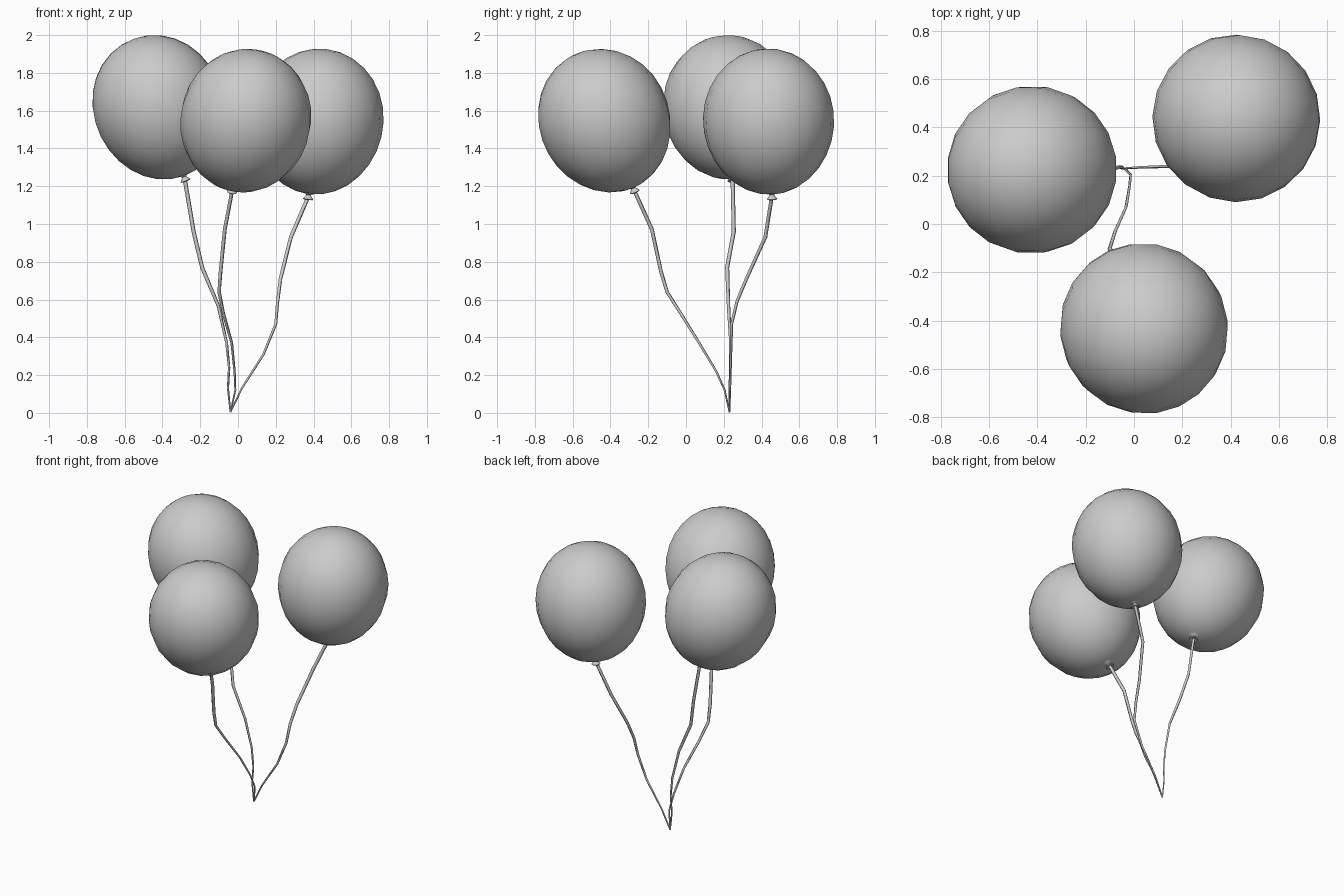
import bpy, bmesh, math
from mathutils import Vector

if "Cube" in bpy.data.objects:
    bpy.data.objects.remove(bpy.data.objects["Cube"])

SEG = 20


def lathe(name, profile, origin, axis):
    """Spin (radius, height) points about the given axis."""
    bm = bmesh.new()
    rings = []
    for r, z in profile:
        if r < 1e-5:
            rings.append([bm.verts.new((0, 0, z))])
        else:
            rings.append([bm.verts.new((r * math.cos(2 * math.pi * i / SEG),
                                        r * math.sin(2 * math.pi * i / SEG), z))
                          for i in range(SEG)])
    for a, b in zip(rings, rings[1:]):
        for i in range(SEG):
            j = (i + 1) % SEG
            quad = [a[i % len(a)], a[j % len(a)], b[j % len(b)], b[i % len(b)]]
            bm.faces.new(list(dict.fromkeys(quad)))
    bmesh.ops.recalc_face_normals(bm, faces=bm.faces)
    me = bpy.data.meshes.new(name)
    bm.to_mesh(me)
    bm.free()
    ob = bpy.data.objects.new(name, me)
    bpy.context.collection.objects.link(ob)
    ob.location = origin
    ob.rotation_mode = 'QUATERNION'
    ob.rotation_quaternion = Vector(axis).to_track_quat('Z', 'Y')
    bpy.ops.object.select_all(action='DESELECT')
    ob.select_set(True)
    bpy.context.view_layer.objects.active = ob
    bpy.ops.object.shade_smooth_by_angle(angle=math.radians(50))
    return ob


def string(name, pts):
    """Thin square cord, tapering toward the hand end."""
    cu = bpy.data.curves.new(name, 'CURVE')
    cu.dimensions = '3D'
    cu.bevel_depth = 0.011
    cu.bevel_resolution = 0
    cu.use_fill_caps = True
    sp = cu.splines.new('POLY')
    sp.points.add(len(pts) - 1)
    for p, co in zip(sp.points, pts):
        p.co = (*co, 1)
        p.radius = 0.4 + 0.6 * min(1, co[2] / 0.8)
    ob = bpy.data.objects.new(name, cu)
    bpy.context.collection.objects.link(ob)
    bpy.ops.object.select_all(action='DESELECT')
    ob.select_set(True)
    bpy.context.view_layer.objects.active = ob
    bpy.ops.object.convert(target='MESH')


# Balloon skin: slightly egg-shaped, drawn into a small nipple, flared knot lip
body = [(0, 0.387)]
for k in range(1, 15):
    t = math.pi * k / 15
    h = math.cos(t)
    body.append((0.347 * math.sin(t) * (1 + 0.02 * h), 0.387 * h))
body += [(0.04, -0.382), (0.018, -0.386), (0.010, -0.394)]
knot = [(0, -0.382), (0.010, -0.384), (0.014, -0.396), (0.028, -0.413),
        (0.024, -0.417), (0, -0.408)]

HAND = (-0.04, 0.23, 0.004)
balloons = {
    "left": ((-0.42, 0.225, 1.617), (-0.28, 0.247, 1.235), [
        (-0.235, 0.253, 0.96), (-0.19, 0.218, 0.77), (-0.104, 0.225, 0.566),
        (-0.06, 0.236, 0.37), (-0.047, 0.235, 0.24), (-0.053, 0.23, 0.13)]),
    "right": ((0.4225, 0.4375, 1.542), (0.372, 0.455, 1.14), [
        (0.28, 0.42, 0.93), (0.225, 0.32, 0.71), (0.21, 0.27, 0.59),
        (0.20, 0.242, 0.47), (0.135, 0.238, 0.31), (0.02, 0.234, 0.13)]),
    "front": ((0.04, -0.43, 1.546), (-0.03, -0.275, 1.18), [
        (-0.07, -0.18, 0.97), (-0.092, -0.133, 0.75), (-0.10, -0.10, 0.64),
        (-0.078, -0.03, 0.53), (-0.033, 0.07, 0.37), (-0.018, 0.16, 0.22),
        (-0.014, 0.205, 0.12)]),
}

for side, (centre, tip, path) in balloons.items():
    c = Vector(centre)
    axis = (c - Vector(tip)).normalized()
    lathe(side + "_balloon", body, c, axis)
    lathe(side + "_knot", knot, c, axis)
    string(side + "_string", [tuple(c - axis * 0.40)] + path + [HAND])
